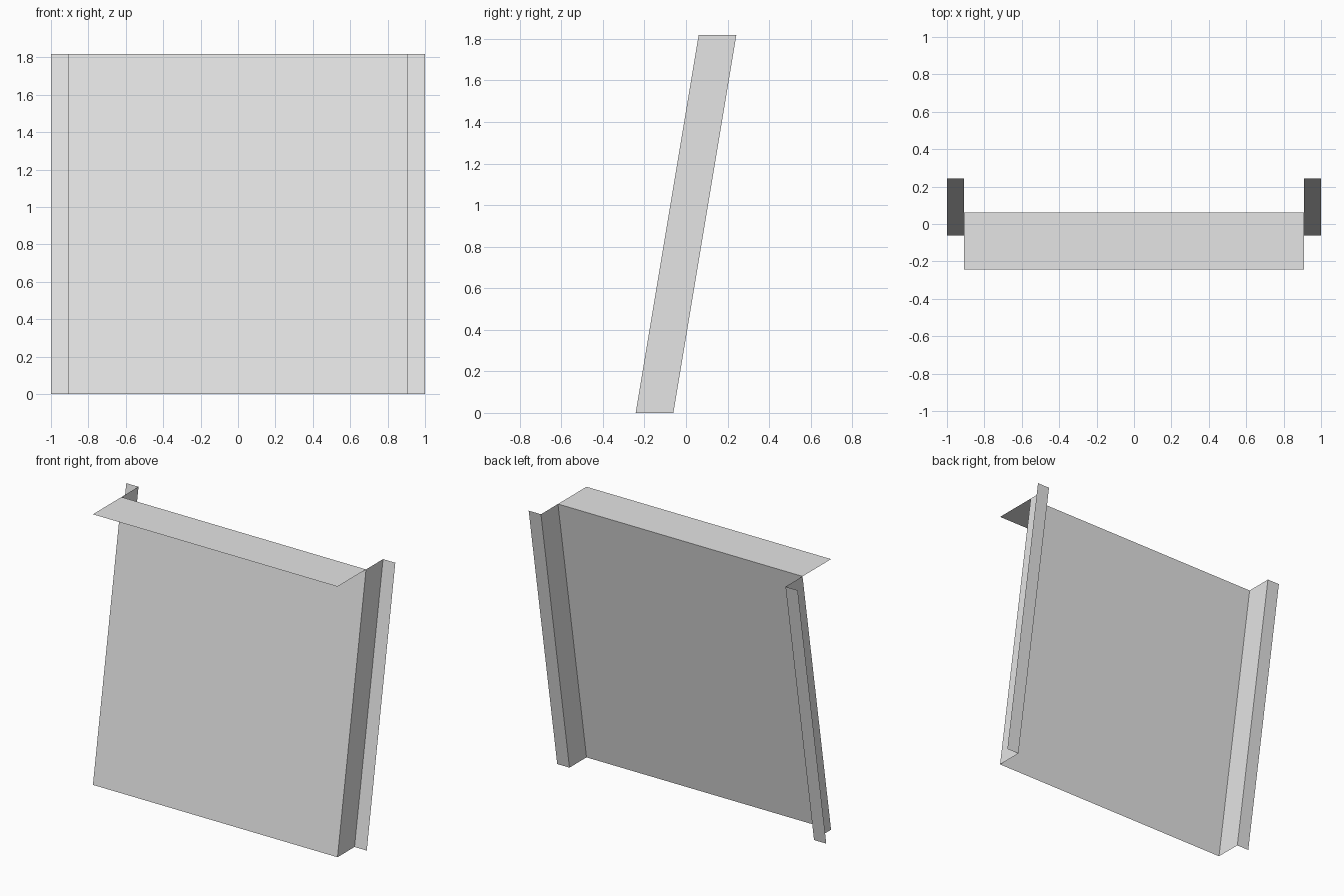
import bpy
from mathutils import Vector

cube = bpy.data.objects.get("Cube")
if cube:
    bpy.data.objects.remove(cube, do_unlink=True)

HEIGHT = 1.818
LEAN = Vector((0, 0.303, HEIGHT))   # bottom edge to top edge, leaning back
PANEL_X = 0.909
OUTER_X = 1.0
FRONT_Y = -0.242
BACK_Y = -0.061

# One flat grey for the whole sheet
grey = bpy.data.materials.new("light_grey")
grey.use_nodes = True
colour = (0.78, 0.78, 0.78, 1)
grey.diffuse_color = colour
grey.node_tree.nodes["Principled BSDF"].inputs["Base Color"].default_value = colour


def sheet(name, start, end, sweep):
    """Flat sheet made by sweeping the edge start-end along a vector."""
    a, b = Vector(start), Vector(end)
    mesh = bpy.data.meshes.new(name)
    mesh.from_pydata([a, b, b + sweep, a + sweep], [], [(0, 1, 2, 3)])
    mesh.materials.append(grey)
    obj = bpy.data.objects.new(name, mesh)
    bpy.context.collection.objects.link(obj)
    return obj


# Leaning front panel
sheet("front_panel", (-PANEL_X, FRONT_Y, 0), (PANEL_X, FRONT_Y, 0), LEAN)

# Folded side walls and their outward flanges
for side, s in (("left", 1), ("right", -1)):
    fold = [(s * PANEL_X, FRONT_Y, 0), (s * PANEL_X, BACK_Y, 0), (s * OUTER_X, BACK_Y, 0)]
    if s < 0:
        fold.reverse()
    names = ["side_wall", "side_flange"][::s]
    for name, start, end in zip(names, fold, fold[1:]):
        sheet(f"{side}_{name}", start, end, LEAN)

# Level lip reaching forward from the top edge
sheet("top_lip", (-PANEL_X, FRONT_Y, HEIGHT), (PANEL_X, FRONT_Y, HEIGHT),
      Vector((0, LEAN.y, 0)))
